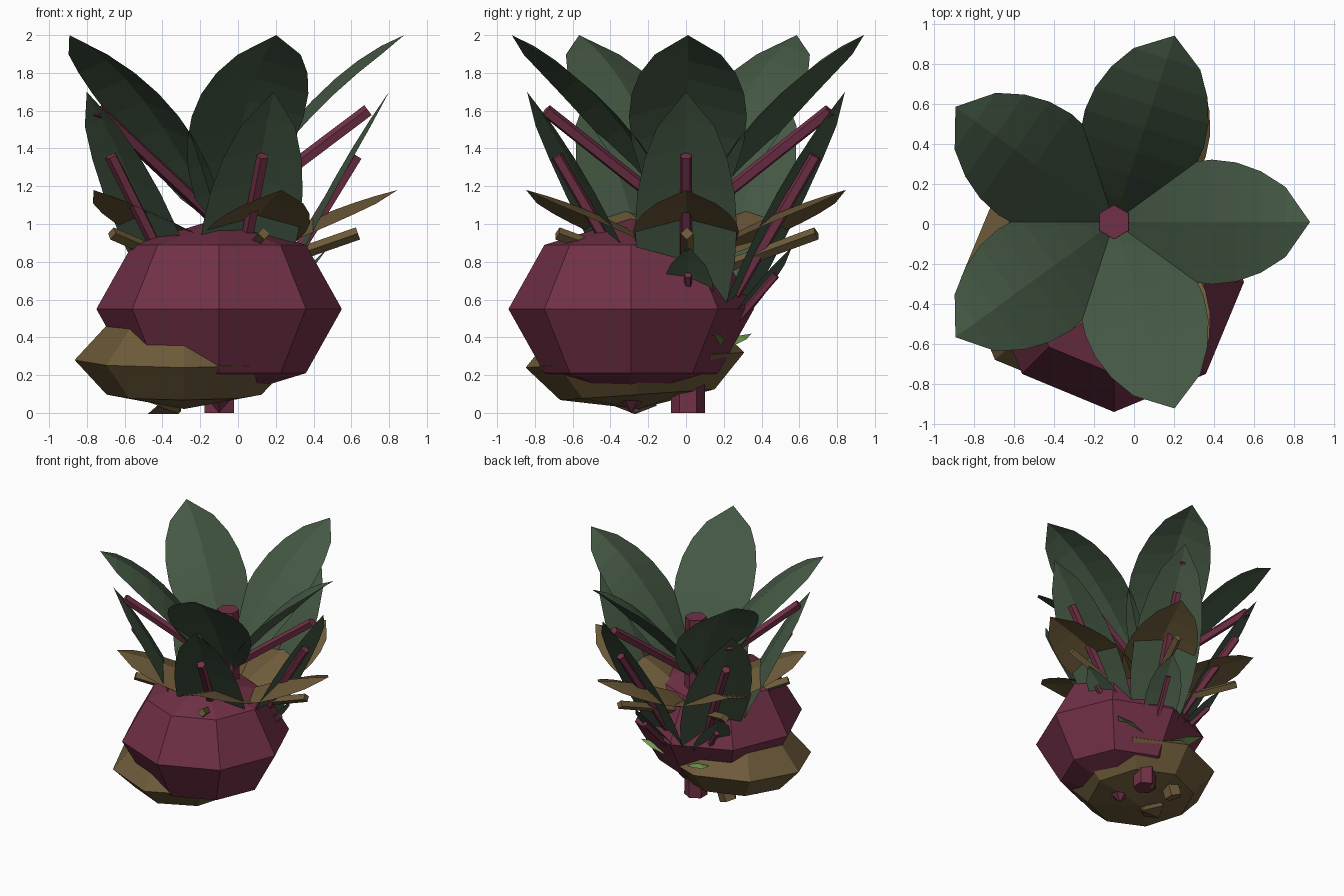
import bpy, bmesh, math
from mathutils import Vector, Matrix

if "Cube" in bpy.data.objects:
    bpy.data.objects.remove(bpy.data.objects["Cube"])


def mat(name, rgb):
    m = bpy.data.materials.new(name)
    m.diffuse_color = (*rgb, 1)
    m.use_nodes = True
    m.node_tree.nodes["Principled BSDF"].inputs["Base Color"].default_value = m.diffuse_color
    return m


GREEN = mat("dark_green", (0.06, 0.1, 0.058))
PURPLE = mat("beet_purple", (0.165, 0.03, 0.063))
BROWN = mat("dry_brown", (0.155, 0.105, 0.042))
LIME = mat("sprout_green", (0.19, 0.36, 0.1))


def finish(name, bm, material):
    me = bpy.data.meshes.new(name)
    bm.to_mesh(me)
    bm.free()
    me.materials.append(material)
    ob = bpy.data.objects.new(name, me)
    bpy.context.collection.objects.link(ob)
    return ob


def add_rod(bm, a, b, r1, r2, sides):
    a, b = Vector(a), Vector(b)
    d = b - a
    rot = d.to_track_quat('Z', 'Y').to_matrix().to_4x4()
    bmesh.ops.create_cone(bm, cap_ends=True, segments=sides, radius1=r1, radius2=r2,
                          depth=d.length, matrix=Matrix.Translation((a + b) / 2) @ rot)


def rod(name, a, b, r1, r2, sides, material):
    bm = bmesh.new()
    add_rod(bm, a, b, r1, r2, sides)
    return finish(name, bm, material)


def bulb(name, loc, rx, rz, tilt, material):
    bm = bmesh.new()
    bmesh.ops.create_uvsphere(bm, u_segments=8, v_segments=4, radius=1)
    m = Matrix.Translation(loc) @ Matrix.Rotation(tilt, 4, 'X') @ Matrix.Diagonal((rx, rx, rz, 1))
    bmesh.ops.transform(bm, matrix=m, verts=bm.verts)
    return finish(name, bm, material)


def spokes(n, start):
    return [start + i * math.tau / n for i in range(n)]


def leaves(name, centre, base, tip, half, bulge, angles, material, rows=8):
    """Ring of folded leaves; base and tip are (radius, height)."""
    bm = bmesh.new()
    for a in angles:
        out = Vector((math.cos(a), math.sin(a), 0))
        side = Vector((-out.y, out.x, 0))
        grid = []
        for i in range(rows + 1):
            t = i / rows
            r = base[0] + (tip[0] - base[0]) * t
            z = base[1] + (tip[1] - base[1]) * t + bulge * 4 * t * (1 - t)
            mid = Vector((centre[0], centre[1], z)) + out * r
            if i in (0, rows):
                grid.append([bm.verts.new(mid)])
                continue
            w = half * math.sin(math.pi * t) ** 0.6
            grid.append([bm.verts.new(mid + side * w * s - Vector((0, 0, 0.26 * w * abs(s))))
                         for s in (-1, -0.5, 0, 0.5, 1)])
        for lo, hi in zip(grid, grid[1:]):
            for k in range(4):
                if len(lo) == 1:
                    bm.faces.new((lo[0], hi[k], hi[k + 1])[::-1])
                elif len(hi) == 1:
                    bm.faces.new((lo[k], lo[k + 1], hi[0]))
                else:
                    bm.faces.new((lo[k], lo[k + 1], hi[k + 1], hi[k]))
    return finish(name, bm, material)


def stems(name, centre, base, tip, r, angles, material, sides=5):
    bm = bmesh.new()
    for a in angles:
        p = [(centre[0] + math.cos(a) * q[0], centre[1] + math.sin(a) * q[0], q[1])
             for q in (base, tip)]
        add_rod(bm, p[0], p[1], r, r, sides)
    return finish(name, bm, material)


C = (-0.1, 0.01)
FIVE = spokes(5, 0)

# Roots with their tails
bulb("beet_bulb", (-0.1, -0.29, 0.55), 0.65, 0.48, 0, PURPLE)
rod("beet_tail", (-0.1, -0.29, 0.0), (-0.1, -0.29, 0.12), 0.0, 0.12, 6, PURPLE)
bulb("dry_bulb", (-0.285, -0.27, 0.28), 0.58, 0.26, math.radians(4), BROWN)
rod("dry_tail", (-0.31, -0.27, 0.0), (-0.38, -0.27, 0.08), 0.01, 0.13, 6, BROWN)

# Upright stalks
rod("main_stalk", (*C, 0), (*C, 1.5), 0.09, 0.085, 6, PURPLE)
rod("dry_stalk", (-0.4, 0.0, 0.03), (-0.12, 0.0, 0.8), 0.07, 0.06, 5, BROWN)
rod("sprout_stalk", (-0.1, 0.055, 0), (-0.1, 0.055, 0.32), 0.045, 0.04, 6, LIME)

# Tall leaf crown
leaves("tall_leaves", C, (0, 0.98), (0.98, 2.0), 0.312, 0.16, FIVE, GREEN)
stems("tall_stems", C, (0.02, 1.02), (0.79, 1.6), 0.036, FIVE, PURPLE)

# Middle leaf crown
leaves("middle_leaves", (-0.085, 0), (0.1, 0.2), (0.885, 1.7), 0.27, 0.1, FIVE, GREEN)
stems("middle_stems", (-0.09, 0), (0.04, 0.25), (0.72, 1.36), 0.034, FIVE, PURPLE)

# Young leaf crown
leaves("young_leaves", C, (0.16, 0.36), (0.58, 0.88), 0.14, 0.03, FIVE, GREEN, 6)
stems("young_stems", C, (0.1, 0.3), (0.49, 0.73), 0.022, FIVE, PURPLE)

# Dry leaf crown
leaves("dry_leaves", (-0.045, 0), (0, 0.8), (0.89, 1.18), 0.28, 0.04, FIVE, BROWN)
stems("dry_stems", (-0.085, 0.005), (0.03, 0.71), (0.72, 0.95), 0.034, FIVE, BROWN, 4)

# Sprout leaves
leaves("sprout_leaves", (-0.1, 0.055), (0, 0.28), (0.42, 0.42), 0.08, 0.03,
       spokes(3, math.radians(16)), LIME, 4)
